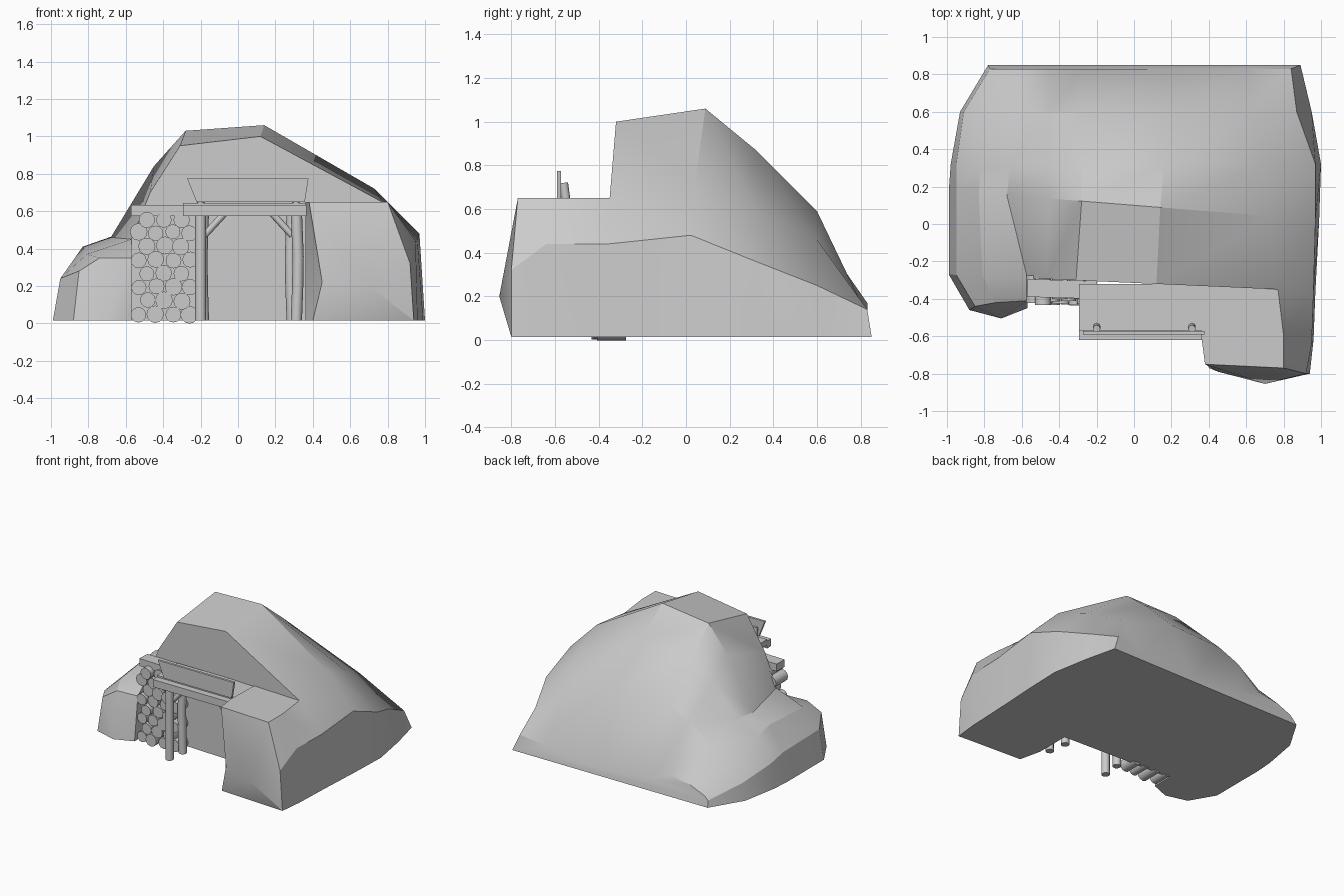
import bpy, bmesh, math, random
from mathutils import Vector

if "Cube" in bpy.data.objects:
    bpy.data.objects.remove(bpy.data.objects["Cube"])

random.seed(4)


def finish(name, bm, angle=30):
    bmesh.ops.remove_doubles(bm, verts=bm.verts, dist=0.0005)
    bmesh.ops.recalc_face_normals(bm, faces=bm.faces)
    me = bpy.data.meshes.new(name)
    bm.to_mesh(me)
    bm.free()
    ob = bpy.data.objects.new(name, me)
    bpy.context.collection.objects.link(ob)
    bpy.ops.object.select_all(action='DESELECT')
    ob.select_set(True)
    bpy.context.view_layer.objects.active = ob
    bpy.ops.object.shade_smooth_by_angle(angle=math.radians(angle))
    return ob


def face(bm, pts):
    bm.faces.new([bm.verts.new(p) for p in pts])


def loft(bm, a, b):
    for i in range(len(a) - 1):
        face(bm, (a[i], a[i + 1], b[i + 1], b[i]))


def box(name, x0, x1, y0, y1, z0, z1, taper=0.0, rot=0.0):
    bm = bmesh.new()
    t = taper
    r = [[(x0 + t, y, z0), (x1 - t * .4, y, z0), (x1, y, z1), (x0, y, z1), (x0 + t, y, z0)] for y in (y0, y1)]
    loft(bm, r[0], r[1])
    face(bm, r[0][:4])
    face(bm, r[1][:4])
    c = Vector(((x0 + x1) / 2, (y0 + y1) / 2, 0))
    for v in bm.verts:
        d = v.co - c
        v.co.x, v.co.y = c.x + d.x - rot * d.y, c.y + d.y + rot * d.x
    return finish(name, bm)


def pole(name, path, radius, sides=10):
    # round timber swept along a short path
    bm = bmesh.new()
    path = [Vector(p) for p in path]
    q = (path[-1] - path[0]).to_track_quat('Z', 'Y')
    rings = []
    for p in path:
        ring = [p + q @ Vector((radius * math.cos(2 * math.pi * k / sides),
                                radius * math.sin(2 * math.pi * k / sides), 0)) for k in range(sides)]
        rings.append(ring + ring[:1])
    for a, b in zip(rings, rings[1:]):
        loft(bm, a, b)
    face(bm, rings[0][:-1])
    face(bm, rings[-1][:-1])
    return finish(name, bm, 50)


# Hillside: x,z profiles from left base to right base, front to back
profiles = [
    (-.33, [(-.99, .015), (-.95, .24), (-.81, .37), (-.57, .45), (-.47, .7), (-.31, .95), (.12, 1.0), (.77, .65), (.96, .44), (.97, .015)]),
    (.1, [(-.99, .015), (-.95, .23), (-.83, .41), (-.68, .46), (-.45, .84), (-.28, 1.03), (.14, 1.06), (.73, .72), (.97, .48), (.99, .015)]),
    (.32, [(-.98, .015), (-.95, .2), (-.82, .36), (-.66, .47), (-.45, .71), (-.28, .84), (.16, .87), (.71, .6), (.97, .36), (1.0, .015)]),
    (.6, [(-.93, .015), (-.91, .15), (-.81, .25), (-.64, .36), (-.45, .5), (-.28, .57), (.16, .59), (.62, .46), (.87, .25), (.95, .015)]),
    (.83, [(-.78, .015), (-.77, .06), (-.74, .09), (-.62, .14), (-.45, .17), (-.28, .1), (.16, .06), (.62, .11), (.84, .14), (.89, .015)]),
]
rows = []
for y, prof in profiles:
    shear = {-.33: (-.315, -.045), .1: (.1, -.08)}.get(y, (y, 0))
    rows.append([(x, shear[0] + shear[1] * x + (.02 if y > .8 and z < .05 else 0), z) for x, z in prof])
bm = bmesh.new()
for a, b in zip(rows, rows[1:]):
    loft(bm, a, b)
face(bm, rows[-1])
front = rows[0]


def on_cliff(x, z):
    return (x, -.315 - .045 * x, z)


# Cliff behind the entrance
li, ri, rt = on_cliff(-.57, .015), on_cliff(.36, .015), on_cliff(.37, .65)
face(bm, [li] + front[3:8] + [rt, ri])

# Right and left rock shoulders flanking the entrance
r0 = [front[9], front[8], front[7], rt, ri]
r1 = [(.96, -.62, .015), (.95, -.64, .44), (.8, -.6, .65), (.36, -.6, .65), (.36, -.6, .015)]
r2 = [(.94, -.8, .015), (.92, -.8, .32), (.8, -.77, .65), (.38, -.75, .65), (.45, -.79, .22), (.4, -.77, .015)]
loft(bm, r0, r1)
loft(bm, r1[:4], r2[:4])
face(bm, (r1[3], r2[3], r2[4]))
face(bm, (r1[3], r2[4], r1[4]))
face(bm, (r1[4], r2[4], r2[5]))
l0 = front[:4] + [li]
l1 = [(-.88, -.46, .015), (-.85, -.44, .28), (-.74, -.42, .35), (-.57, -.41, .35), (-.57, -.45, .015)]
loft(bm, l0, l1)
for ring, tip in ((r2, (.7, -.855, .2)), (l1, (-.71, -.505, .015))):
    for a, b in zip(ring, ring[1:] + ring[:1]):
        face(bm, (a, b, tip))

# Flat underside
face(bm, [l1[0]] + [r[0] for r in rows] + [r[-1] for r in rows[::-1]]
     + [r1[0], r2[0], r2[5], r1[4], ri, li, l1[4]])
finish("rock_hill", bm, 25)

# Timber roof and beams
box("entrance_roof", -.295, .37, -.57, -.32, .6, .645)
box("front_beam", -.295, .365, -.62, -.57, .575, .632)
box("log_wall_beam", -.57, -.2, -.395, -.3, .575, .632, rot=-.03)

# Sign board and its pegs
box("sign_board", -.272, .377, -.59, -.572, .65, .775, taper=.05)
for x in (-.2, .31):
    pole("sign_peg", [(x, -.548, .63), (x, -.56, .72)], .02, 8)

# Slightly crooked entrance posts and corner braces
for x, y, s in ((-.2, -.55, 0), (.312, -.55, .6), (-.185, -.41, -.5), (.29, -.41, -.6)):
    pole("entrance_post", [(x, y, .015), (x + .012 * s, y, .2), (x + .016 * s, y, .36), (x, y, .6)], .03)
for x, s in ((-.18, 1), (.29, -1)):
    pole("corner_brace", [(x, -.53, .47), (x + .11 * s, -.53, .59)], .018, 8)

# Loosely stacked logs, ends facing the front
for row in range(8):
    odd = row % 2
    for i in range(4 - odd):
        x = -.53 + .091 * i + .045 * odd + random.uniform(-.004, .004)
        z = .05 + .0725 * row + random.uniform(-.005, .005)
        end = -.4 - random.random() * .035
        pole("stacked_log", [(x, -.275, z), (x, end, z)], random.uniform(.04, .048), 12)
